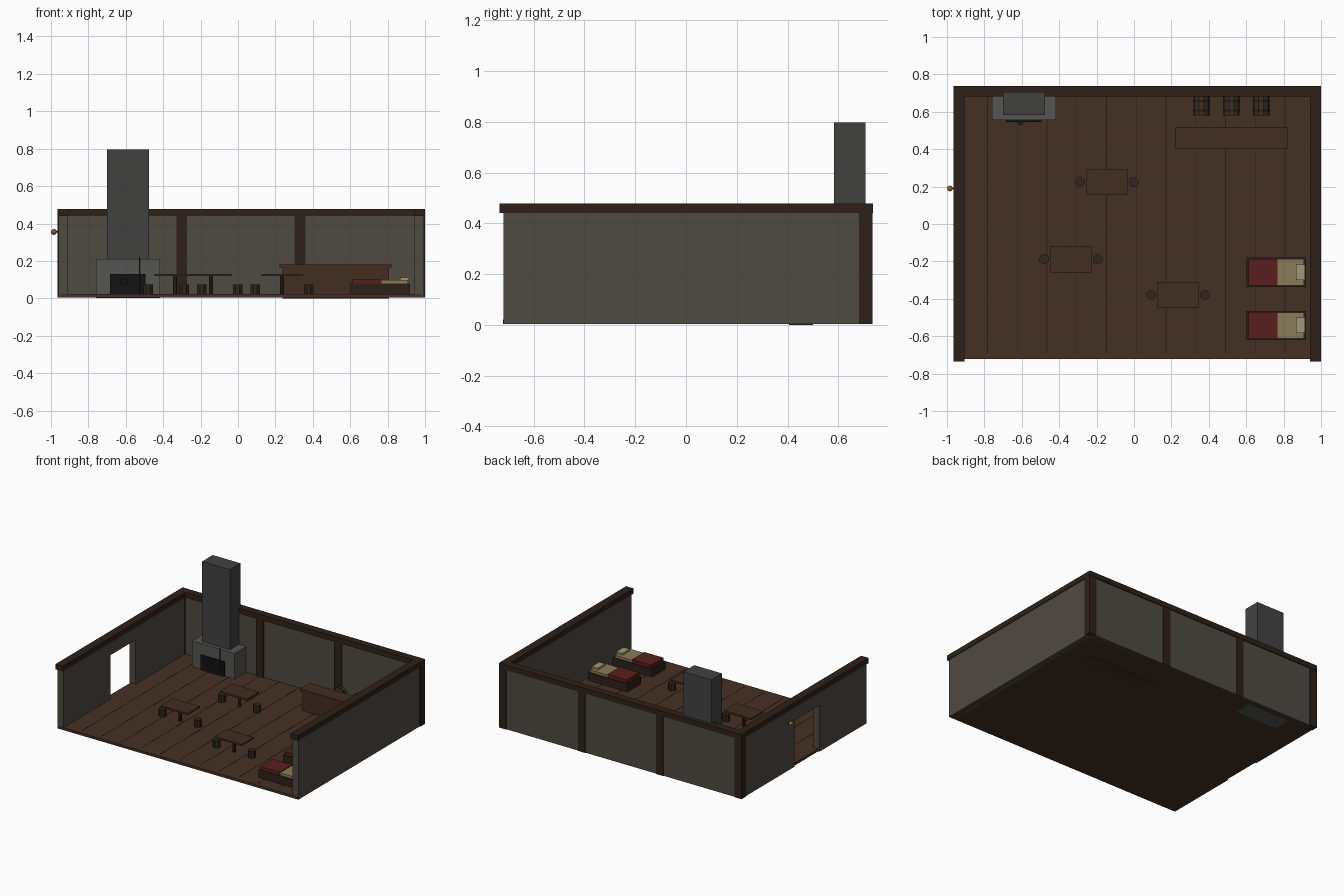
import bpy, bmesh, math
from mathutils import Matrix

if "Cube" in bpy.data.objects:
    bpy.data.objects.remove(bpy.data.objects["Cube"])


def mat(name, hexa):
    m = bpy.data.materials.new(name)
    c = [int(hexa[i:i + 2], 16) / 255 for i in (0, 2, 4)]
    m.diffuse_color = [((v + 0.055) / 1.055) ** 2.4 if v > 0.04 else v / 12.92 for v in c] + [1]
    m.use_nodes = True
    m.node_tree.nodes["Principled BSDF"].inputs["Base Color"].default_value = m.diffuse_color
    return m


PLASTER = mat("plaster", "4f4a42")
TIMBER = mat("timber", "2e2118")
FLOOR = mat("floor_wood", "453023")
GAP = mat("gap_dark", "2a1c14")
TABLE = mat("table_wood", "422d20")
STOOL = mat("stool_wood", "33261d")
STONE = mat("hearth_stone", "555553")
CHIM = mat("chimney_stone", "414240")
SOOT = mat("soot", "121314")
IRON = mat("iron", "1f2022")
RED = mat("red_blanket", "5a1f20")
LINEN = mat("linen", "8a7b5a")
PILLOW = mat("pillow_cloth", "a09878")
BRASS = mat("brass", "a87028")


def finish(name, bm, m):
    bmesh.ops.recalc_face_normals(bm, faces=bm.faces)
    me = bpy.data.meshes.new(name)
    bm.to_mesh(me)
    bm.free()
    me.materials.append(m)
    ob = bpy.data.objects.new(name, me)
    bpy.context.collection.objects.link(ob)
    return ob


def box(name, x, y, z, m):
    """Box from (min, max) ranges."""
    bm = bmesh.new()
    bmesh.ops.create_cube(bm, size=1)
    for v in bm.verts:
        v.co = [r[0] + (c + 0.5) * (r[1] - r[0]) for r, c in zip((x, y, z), v.co)]
    return finish(name, bm, m)


def cyl(name, c, r, h, m, sides=8, axis='Z', r2=None):
    """Cylinder centred on c."""
    bm = bmesh.new()
    rot = {'Z': Matrix(), 'Y': Matrix.Rotation(math.pi / 2, 4, 'X'),
           'X': Matrix.Rotation(math.pi / 2, 4, 'Y')}[axis]
    turn = Matrix.Rotation(math.pi / sides, 4, 'Z')
    bmesh.ops.create_cone(bm, cap_ends=True, segments=sides, radius1=r, radius2=r if r2 is None else r2,
                          depth=h, matrix=Matrix.Translation(c) @ rot @ turn)
    return finish(name, bm, m)


def side_wall(name, x0, x1, profile):
    """Extrude a (y, z) outline along x."""
    bm = bmesh.new()
    f = bm.faces.new([bm.verts.new((x0, y, z)) for y, z in profile])
    ext = bmesh.ops.extrude_face_region(bm, geom=[f])
    for v in ext["geom"]:
        if isinstance(v, bmesh.types.BMVert):
            v.co.x = x1
    return finish(name, bm, PLASTER)


# Floor with plank gaps
box("floor", (-0.95, 0.985), (-0.722, 0.72), (0.004, 0.022), FLOOR)
for i in range(11):
    gx = -0.783 + i * 0.159
    box(f"plank_gap_{i}", (gx - 0.002, gx + 0.002), (-0.69, 0.69), (0.02, 0.023), GAP)

# Walls, the left one with a doorway
zb, zt = 0.004, 0.442
side_wall("left_wall", -0.96, -0.91, [(-0.72, zb), (-0.174, zb), (-0.174, 0.345), (0.115, 0.345),
                                      (0.115, zb), (0.70, zb), (0.70, zt), (-0.72, zt)])
side_wall("right_wall", 0.945, 0.995, [(-0.72, zb), (0.70, zb), (0.70, zt), (-0.72, zt)])
box("back_wall", (-0.94, 0.97), (0.69, 0.73), (zb, zt), PLASTER)

# Timber frame
for i, (a, b) in enumerate([(-0.965, -0.908), (-0.33, -0.273), (0.302, 0.36), (0.943, 1.0)]):
    box(f"post_{i}", (a, b), (0.682, 0.735), (zb, 0.445), TIMBER)
box("back_beam", (-0.965, 1.0), (0.682, 0.737), (0.44, 0.478), TIMBER)
box("left_beam", (-0.965, -0.905), (-0.735, 0.682), (0.44, 0.478), TIMBER)
box("right_beam", (0.94, 1.0), (-0.735, 0.682), (0.44, 0.478), TIMBER)

# Fireplace
box("hearth", (-0.76, -0.417), (0.555, 0.69), (0.003, 0.21), STONE)
box("chimney", (-0.70, -0.475), (0.583, 0.707), (0.2, 0.797), CHIM)
box("fire_opening", (-0.685, -0.495), (0.545, 0.565), (0.022, 0.13), SOOT)
cyl("kettle", (-0.607, 0.544, 0.09), 0.017, 0.025, IRON)
cyl("poker", (-0.527, 0.546, 0.122), 0.003, 0.2, IRON, 6)

# Tables with stools
for i, (x, y) in enumerate([(-0.145, 0.224), (-0.337, -0.188), (0.235, -0.38)]):
    box(f"table_top_{i}", (x - 0.11, x + 0.11), (y - 0.07, y + 0.07), (0.119, 0.131), TABLE)
    cyl(f"table_leg_{i}", (x, y, 0.07), 0.011, 0.1, STOOL)
    for s in (-1, 1):
        cyl(f"stool_{i}_{'left' if s < 0 else 'right'}", (x + s * 0.143, y, 0.048), 0.027, 0.054, STOOL)

# Bar counter
box("counter_body", (0.238, 0.808), (0.405, 0.50), (0, 0.167), TABLE)
box("counter_top", (0.222, 0.822), (0.40, 0.517), (0.165, 0.18), TABLE)

# Barrels lying behind the counter
for i, x in enumerate((0.361, 0.521, 0.68)):
    cyl(f"barrel_{i}", (x, 0.632, 0.085), 0.044, 0.105, TABLE, 10, 'Y')
    for j, y in enumerate((0.606, 0.658)):
        cyl(f"barrel_hoop_{i}_{j}", (x, y, 0.085), 0.046, 0.01, IRON, 10, 'Y')
    for s in (-1, 1):
        box(f"barrel_chock_{i}_{s}", (x + s * 0.03 - 0.01, x + s * 0.03 + 0.01), (0.59, 0.675),
            (0.02, 0.055), STOOL)

# Beds
for i, y in enumerate((-0.258, -0.542)):
    box(f"bed_frame_{i}", (0.60, 0.92), (y - 0.078, y + 0.078), (0.02, 0.08), TIMBER)
    box(f"mattress_{i}", (0.615, 0.908), (y - 0.07, y + 0.07), (0.07, 0.098), LINEN)
    box(f"blanket_{i}", (0.612, 0.768), (y - 0.072, y + 0.072), (0.075, 0.104), RED)
    box(f"pillow_{i}", (0.865, 0.915), (y - 0.042, y + 0.042), (0.095, 0.112), PILLOW)

# Lantern by the doorway
bm = bmesh.new()
bmesh.ops.create_uvsphere(bm, u_segments=8, v_segments=6, radius=0.016,
                          matrix=Matrix.Translation((-0.984, 0.19, 0.355)))
finish("lantern", bm, BRASS)
cyl("lantern_bracket", (-0.968, 0.19, 0.355), 0.004, 0.02, IRON, 6, 'X')
